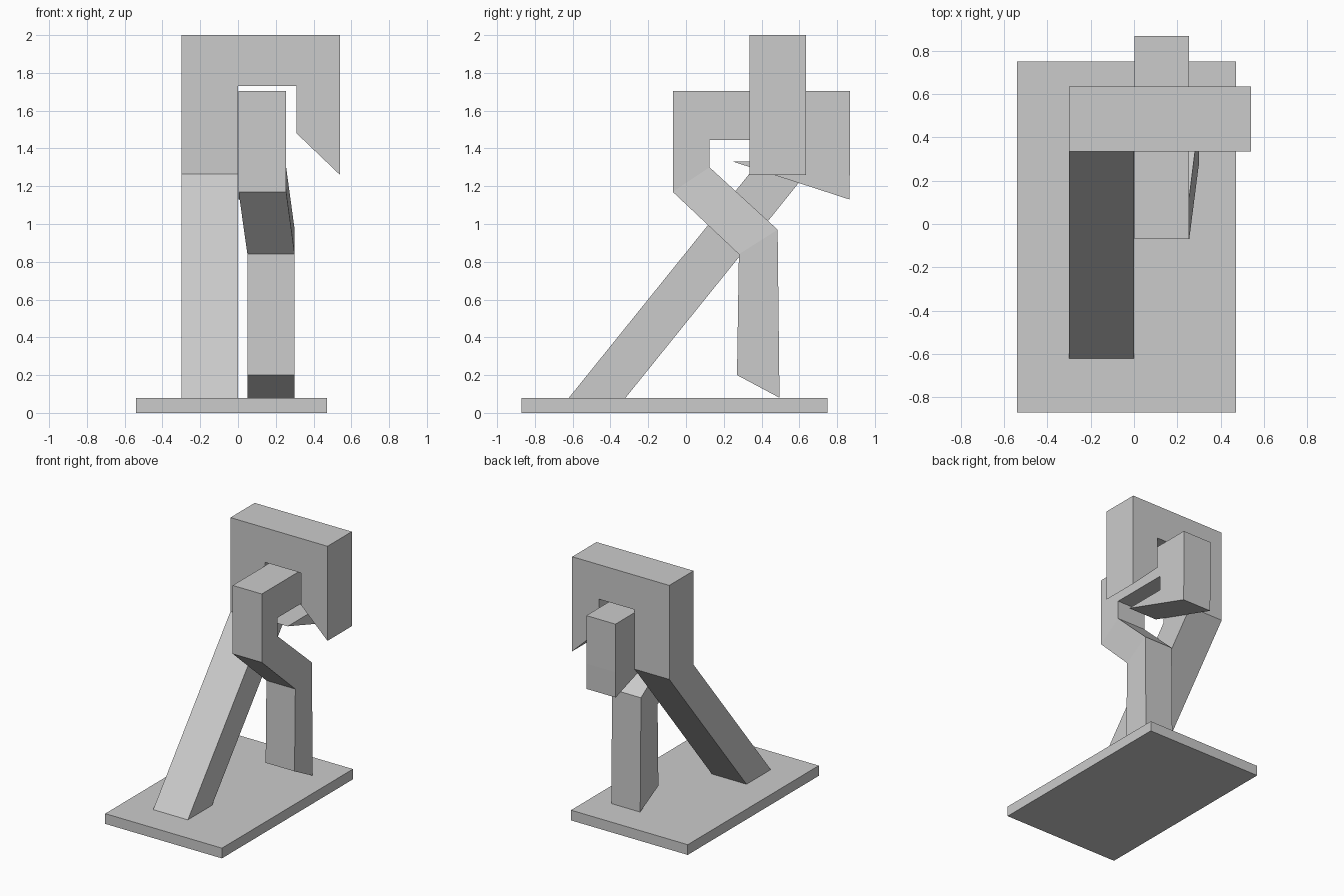
import bpy, bmesh

if "Cube" in bpy.data.objects:
    bpy.data.objects.remove(bpy.data.objects["Cube"])


def loft(name, rings):
    """Square beam: skin a chain of four-cornered rings and cap both ends."""
    bm = bmesh.new()
    rows = [[bm.verts.new(p) for p in ring] for ring in rings]
    for a, b in zip(rows, rows[1:]):
        for i in range(4):
            j = (i + 1) % 4
            bm.faces.new((a[i], a[j], b[j], b[i]))
    bm.faces.new(rows[0])
    bm.faces.new(rows[-1])
    bmesh.ops.recalc_face_normals(bm, faces=bm.faces)
    mesh = bpy.data.meshes.new(name)
    bm.to_mesh(mesh)
    bm.free()
    obj = bpy.data.objects.new(name, mesh)
    bpy.context.collection.objects.link(obj)
    return obj


def ring_xz(outer, inner, y0, y1):
    """Ring for a beam bending in the front plane."""
    (ox, oz), (ix, iz) = outer, inner
    return [(ox, y0, oz), (ox, y1, oz), (ix, y1, iz), (ix, y0, iz)]


def ring_yz(outer, inner, x0, x1):
    """Ring for a beam bending in the side plane."""
    (oy, oz), (iy, iz) = outer, inner
    return [(x0, oy, oz), (x1, oy, oz), (x1, iy, iz), (x0, iy, iz)]


# Flat base plate
loft("base_plate", [
    [(-0.54, -0.87, z), (0.47, -0.87, z), (0.47, 0.75, z), (-0.54, 0.75, z)]
    for z in (0, 0.08)])

# Large beam: leaning leg, upright, crossbar, slant-cut drop end
loft("large_hooked_beam", [
    ring_xz((-0.30, 0.08), (0.0, 0.08), -0.62, -0.32),
    ring_xz((-0.30, 1.265), (0.0, 1.265), 0.335, 0.635),
    ring_xz((-0.30, 2.0), (0.0, 1.73), 0.335, 0.635),
    ring_xz((0.54, 2.0), (0.31, 1.73), 0.335, 0.635),
    ring_xz((0.54, 1.26), (0.31, 1.48), 0.335, 0.635),
])

# Small beam: foot, bent knee, upright, crossbar, back drop with pointed tip
loft("small_hooked_beam", [
    ring_yz((0.27, 0.20), (0.495, 0.08), 0.05, 0.30),
    ring_yz((0.28, 0.84), (0.485, 0.97), 0.05, 0.30),
    ring_yz((-0.07, 1.17), (0.125, 1.30), 0.003, 0.255),
    ring_yz((-0.07, 1.705), (0.125, 1.445), 0.003, 0.255),
    ring_yz((0.868, 1.705), (0.60, 1.445), 0.003, 0.255),
    ring_yz((0.868, 1.33), (0.60, 1.33), 0.003, 0.255),
    ring_yz((0.865, 1.13), (0.25, 1.33), 0.003, 0.255),
])
